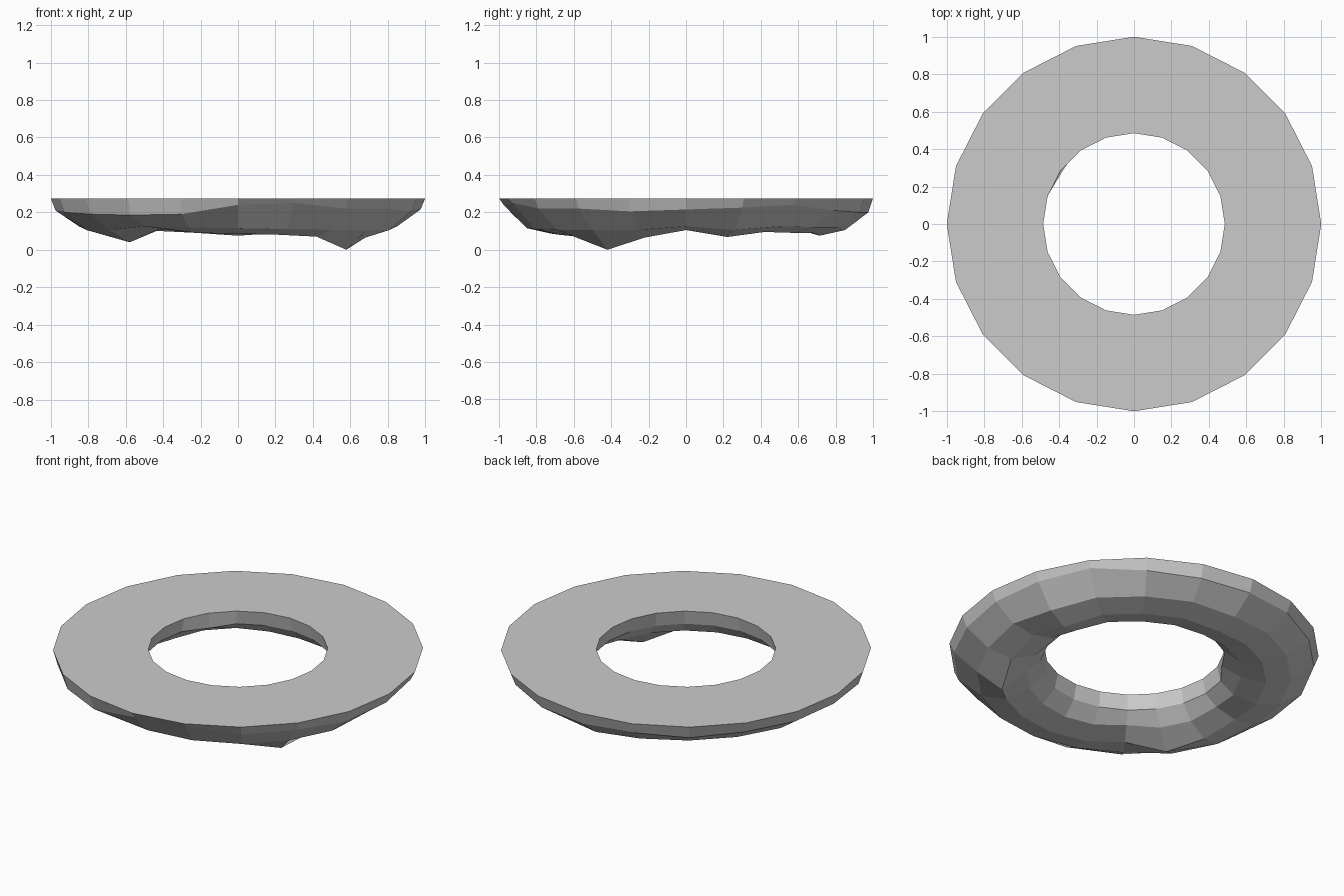
import bpy, bmesh, math

if "Cube" in bpy.data.objects:
    bpy.data.objects.remove(bpy.data.objects["Cube"])

SIDES = 20
TOP = 0.275
# height of the upper outer edge loop and of the lumpy keel, per side
shoulder = [.215, .225, .24, .21, .2, .2, .21, .2, .21, .205,
            .21, .2, .19, .185, .19, .24, .25, .22, .22, .205]
keel = [.105, .068, .095, .09, .09, .075, .09, .1, .1, .09,
        .105, .07, .04, .11, .09, .085, .08, .07, .0, .065]


def section(i):
    """Cross-section (radius, height) of the ring at side i."""
    s, k = shoulder[i], keel[i]
    mid = max(k + 0.03, 0.105)
    poke = 0.03 if i == 8 else 0.0
    return [(1.0, TOP), (0.975, s), (0.85, min(mid, 0.125)), (0.715, k),
            (0.58, max(k + 0.03, 0.115)), (0.505 - poke, 0.19), (0.485, TOP)]


# floating rock ring: flat top, faceted lumpy underside
bm = bmesh.new()
loops = []
for i in range(SIDES):
    a = math.tau * i / SIDES
    loops.append([bm.verts.new((r * math.cos(a), r * math.sin(a), z))
                  for r, z in section(i)])
for i in range(SIDES):
    p, q = loops[i], loops[(i + 1) % SIDES]
    for j in range(len(p)):
        n = (j + 1) % len(p)
        bm.faces.new((p[j], p[n], q[n], q[j]))
bmesh.ops.recalc_face_normals(bm, faces=bm.faces)
mesh = bpy.data.meshes.new("ground_ring")
bm.to_mesh(mesh)
bm.free()
bpy.context.collection.objects.link(bpy.data.objects.new("ground_ring", mesh))
